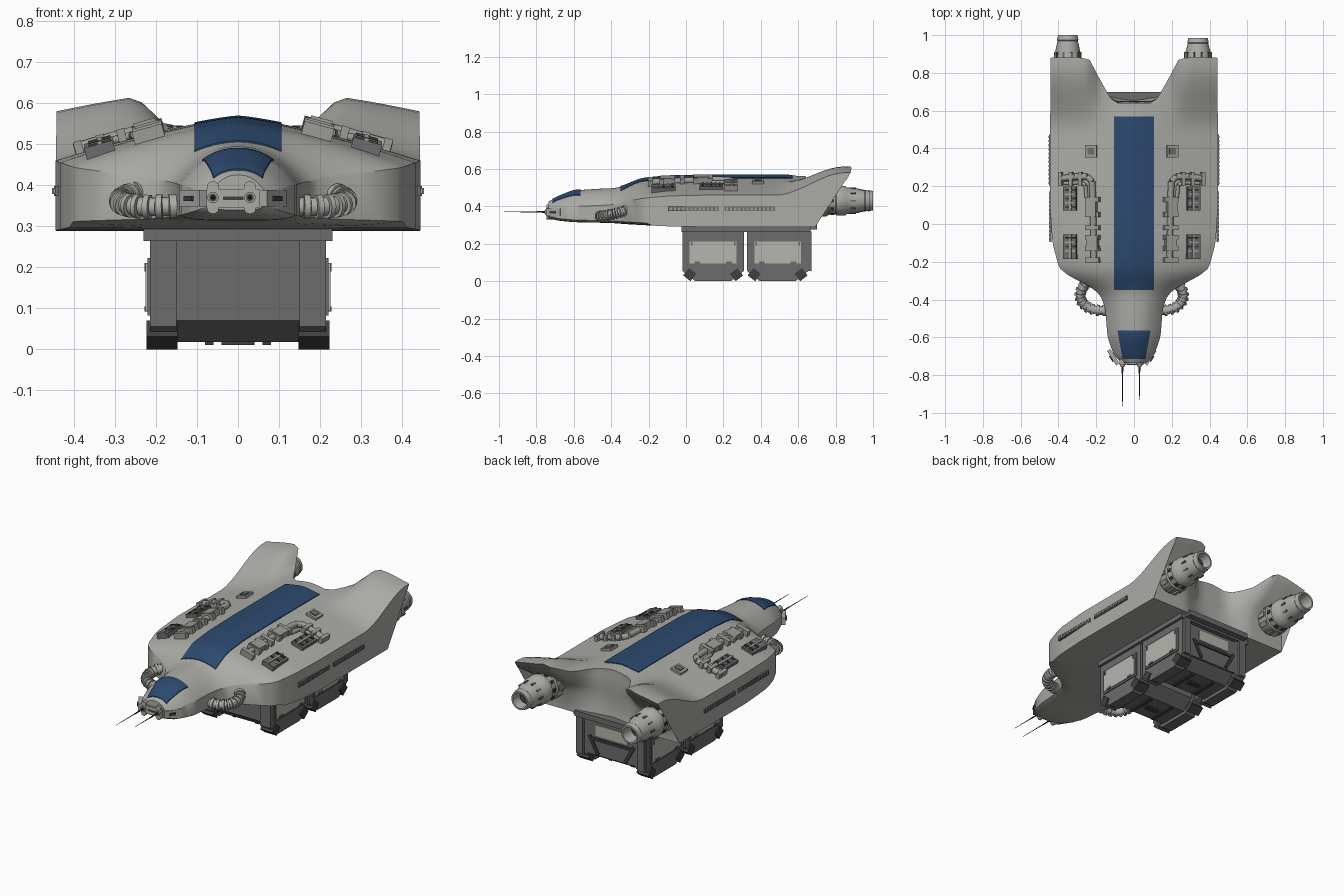
import bpy, bmesh, math
from mathutils import Vector, Matrix

if "Cube" in bpy.data.objects:
    bpy.data.objects.remove(bpy.data.objects["Cube"])


def mat(name, r, g, b):
    m = bpy.data.materials.new(name)
    m.diffuse_color = (r, g, b, 1)
    m.use_nodes = True
    m.node_tree.nodes["Principled BSDF"].inputs["Base Color"].default_value = m.diffuse_color
    return m


HULL = mat("hull_grey", .41, .41, .39)
BLUE = mat("stripe_blue", .025, .068, .16)
POD = mat("pod_grey", .15, .15, .15)
PANEL = mat("panel_light", .47, .47, .43)
DARK = mat("dark_metal", .05, .05, .05)
PIPE = mat("pipe_grey", .33, .33, .31)
CX = -.012          # fittings sit slightly left of centre


def make(name, verts, faces, m, smooth=None):
    me = bpy.data.meshes.new(name)
    me.from_pydata([tuple(v) for v in verts], [], faces)
    bm = bmesh.new()
    bm.from_mesh(me)
    bmesh.ops.recalc_face_normals(bm, faces=bm.faces)
    bm.to_mesh(me)
    bm.free()
    ob = bpy.data.objects.new(name, me)
    bpy.context.collection.objects.link(ob)
    me.materials.append(m)
    if smooth:
        bpy.ops.object.select_all(action='DESELECT')
        ob.select_set(True)
        bpy.context.view_layer.objects.active = ob
        bpy.ops.object.shade_smooth_by_angle(angle=math.radians(smooth))
    return ob


def box(name, loc, size, m, rot=None):
    R = rot or Matrix.Identity(3)
    vs = [Vector(loc) + R @ Vector((a * size[0] / 2, b * size[1] / 2, c * size[2] / 2))
          for a in (-1, 1) for b in (-1, 1) for c in (-1, 1)]
    return make(name, vs, [(0, 1, 3, 2), (4, 6, 7, 5), (0, 4, 5, 1), (2, 3, 7, 6), (0, 2, 6, 4), (1, 5, 7, 3)], m)


def prism(name, prof, x0, x1, m):
    n = len(prof)
    vs = [(x, y, z) for x in (x0, x1) for y, z in prof]
    fs = [(i, (i + 1) % n, n + (i + 1) % n, n + i) for i in range(n)]
    return make(name, vs, fs + [tuple(range(n)), tuple(range(n, 2 * n))], m)


def lathe(name, origin, axis, prof, m, n=20):
    """Revolve (distance, radius) pairs about an axis."""
    q = Vector((0, 0, 1)).rotation_difference(Vector(axis))
    vs = [Vector(origin) + q @ Vector((r * math.cos(k * math.tau / n), r * math.sin(k * math.tau / n), d))
          for d, r in prof for k in range(n)]
    fs = [(i * n + k, i * n + (k + 1) % n, (i + 1) * n + (k + 1) % n, (i + 1) * n + k)
          for i in range(len(prof) - 1) for k in range(n)]
    fs += [tuple(range(n)), tuple(range(len(vs) - n, len(vs)))]
    return make(name, vs, fs, m, 40)


def rod(name, p, q, r, m, r2=None, n=12):
    d = Vector(q) - Vector(p)
    return lathe(name, p, d, [(0, r), (d.length, r if r2 is None else r2)], m, n)


def lerp(tab, x, c=1):
    if x <= tab[0][0]:
        return tab[0][c]
    for a, b in zip(tab, tab[1:]):
        if x <= b[0]:
            return a[c] + (b[c] - a[c]) * (x - a[0]) / (b[0] - a[0])
    return tab[-1][c]


# hull stations: y, half width, top z, shoulder z, bottom z, roundness
ST = [(-.735, .065, .425, .385, .34, 2.4), (-.70, .105, .445, .39, .325, 2.4), (-.6, .14, .485, .40, .315, 2.3),
      (-.45, .152, .495, .405, .312, 2.2), (-.38, .175, .497, .41, .31, 2), (-.33, .23, .51, .42, .305, 1.9),
      (-.29, .32, .528, .432, .303, 1.7), (-.24, .395, .548, .442, .3, 1.5), (-.1, .432, .562, .455, .293, 1.35),
      (.1, .445, .566, .46, .29, 1.3), (1, .442, .566, .46, .288, 1.3)]
FIN = [(0, -.012), (.1, -.012), (.18, .02), (.25, .10), (.36, .112), (.44, .12)]
TAIL = [(0, .64), (.09, .642), (.12, .66), (.18, .765), (.235, .87), (.3, .885), (.44, .88)]


def station(y, c):
    h = min(.02, max(0, y + .735))
    return sum(lerp(ST, y + k * h, c) for k in (-1, -.5, 0, .5, 1)) / 5


def top_z(x, y):
    w, t, s, p = (station(y, c) for c in (1, 2, 3, 5))
    k = min(1, max(0, (y - .48) / .37))
    return s + (t - s) * (1 - min(1, abs(x) / w) ** p) + lerp(FIN, abs(x)) * k * k * (3 - 2 * k)


# ---- hull: one closed (y, z) loop per column, columns spread across the width
half = [0, .1, .2, .28, .35, .41, .47, .53, .6, .7, .8, .9, .97, 1]
us = [-u for u in half[:0:-1]] + half
ys = [-.735, -.725, -.71] + [-.69 + i * .03 for i in range(39)]     # up to y = .45
verts, NB = [], len(ys) + 12
for u in us:
    xe = abs(u) * .442
    yt, yb = lerp(TAIL, xe), .655 + .035 * min(1, xe / .2)
    upper = [(y, None) for y in ys] + [(.45 + (yt - .45) * k / 12, None) for k in range(1, 13)]
    lower = ys + [.45 + (yb - .45) * k / 12 for k in range(1, 13)]
    for y, _ in upper:
        verts.append((u * station(y, 1), y, top_z(u * station(y, 1), y)))
    zt = verts[-1][2]
    f = max(0, min(1, (xe - .1) / .12))
    x = u * .442
    verts += [(x, yt - .02 * f, zt - .035), (x, .65 + .08 * f, .46 - .02 * (1 - f)), (x, .64 + .05 * f, .40)]
    for y in reversed(lower):
        verts.append((u * station(y, 1), y, station(y, 4) + .012 * abs(u) ** 6 * (y < -.2)))
L = 2 * NB + 3
faces = [(c * L + i, c * L + (i + 1) % L, (c + 1) * L + (i + 1) % L, (c + 1) * L + i)
         for c in range(len(us) - 1) for i in range(L)]
for c in (0, len(us) - 1):
    faces += [(c * L + i, c * L + i + 1, c * L + L - 2 - i, c * L + L - 1 - i) for i in range(NB - 1)]
    faces.append(tuple(c * L + NB - 1 + k for k in range(5)))
make("hull", verts, faces, HULL, 35)


# ---- painted stripes: thin plates that follow the hull top
def stripe(name, y0, y1, w0, w1, rows):
    cols, vs = 10, []
    for i in range(rows + 1):
        y, w = y0 + (y1 - y0) * i / rows, w0 + (w1 - w0) * i / rows
        vs += [((2 * j / cols - 1) * w, y, top_z((2 * j / cols - 1) * w, y) + .004) for j in range(cols + 1)]
    n, C = len(vs), cols + 1
    vs += [(x, y, z - .008) for x, y, z in vs]
    fs = [(o + i * C + j, o + i * C + j + 1, o + i * C + C + j + 1, o + i * C + C + j)
          for o in (0, n) for i in range(rows) for j in range(cols)]
    rim = [(i * C, i * C + C) for i in range(rows)] + [(i * C + cols, i * C + C + cols) for i in range(rows)]
    rim += [(j, j + 1) for j in range(cols)] + [(rows * C + j, rows * C + j + 1) for j in range(cols)]
    make(name, vs, fs + [(a, b, n + b, n + a) for a, b in rim], BLUE, 35)


stripe("back_stripe", -.35, .57, .106, .106, 40)
stripe("nose_stripe", -.715, -.565, .06, .088, 10)

# ---- nose fittings: bumper plates, bolts and two long antennas
box("nose_plate", (CX, -.735, .368), (.13, .02, .045), HULL)
for s in (-1, 1):
    R = Matrix.Rotation(s * 1.0, 3, 'Z')
    box("nose_side_plate", (CX + s * .098, -.705, .368), (.09, .02, .04), HULL, R)
    box("nose_slot", (CX + s * .106, -.712, .368), (.035, .012, .012), DARK, R)
    x = CX - .004 + s * .045
    rod("gun_port", (x, -.70, .37), (x, -.755, .37), .014, PIPE)
    rod("gun_bore", (x, -.75, .37), (x, -.757, .37), .009, DARK)
    for z in (.345, .395):
        rod("nose_bolt", (x, -.70, z), (x, -.747, z), .015, HULL)
    rod("antenna_base", (x, -.74, .37), (x, -.83, .37), .005, DARK, .003, 8)
    rod("antenna", (x, -.82, .37), (x, -.99 if s < 0 else -.95, .37), .0025, DARK, .001, 6)
box("nose_slot", (CX, -.744, .368), (.05, .006, .008), DARK)

for s in (-1, 1):
    # ribbed hoses from the neck to the shoulders
    P = [Vector((CX + s * a, b, c)) for a, b, c in
         ((.12, -.455, .35), (.27, -.48, .34), (.335, -.36, .36), (.20, -.285, .39))]
    path = [P[0] * (1 - t) ** 3 + P[1] * 3 * t * (1 - t) ** 2 + P[2] * 3 * t * t * (1 - t) + P[3] * t ** 3
            for t in [i / 24 for i in range(25)]]
    for i in range(24):
        rod("hose_rib" if i % 2 else "hose_core", path[i], path[i + 1], .03 if i % 2 else .023, HULL)

    # deck pipes, clamps, vents and hatch, tilted with the deck
    tilt = Matrix.Rotation(s * .27, 3, 'Y')

    def on_deck(a, y, h):
        return Vector((CX + s * a, y, top_z(CX + s * a, y) + h))

    def deck_box(name, a, y, size, m, h=0):
        return box(name, on_deck(a, y, h), size, m, tilt)

    run = [(.385, .24), (.30, .25), (.235, .25), (.21, .225), (.205, .12), (.20, -.2)]
    for (a, y), (b, z) in zip(run, run[1:]):
        rod("deck_pipe", on_deck(a, y, .012), on_deck(b, z, .012), .017, PIPE)
    run = [(.36, .215), (.27, .22), (.245, .205), (.24, .14)]
    for (a, y), (b, z) in zip(run, run[1:]):
        rod("thin_deck_pipe", on_deck(a, y, .008), on_deck(b, z, .008), .01, PIPE)
    for y in (.13, .05, -.02, -.07, -.13, -.19):
        deck_box("pipe_clamp", .205, y, (.075, .025, .045), PIPE, .008)
    for a in (.27, .32, .375):
        deck_box("pipe_clamp", a, .24, (.02, .07, .045), PIPE, .008)
    deck_box("pipe_housing", .21, .08, (.055, .08, .055), PIPE, .008)
    deck_box("pipe_housing", .205, -.10, (.06, .07, .05), PIPE, .008)
    for y, l in ((.135, .125), (-.12, .13)):
        deck_box("vent_frame", .325, y, (.072, l, .03), POD, .003)
        for k in range(5):
            deck_box("vent_slat", .325, y + (k - 2) * l / 5.5, (.056, .01, .012), PIPE if k % 2 else DARK, .017)
        deck_box("vent_bar", .325, y, (.012, l, .012), PIPE, .019)
    deck_box("deck_hatch", .215, .385, (.062, .065, .02), PIPE, .003)
    deck_box("deck_hatch_core", .215, .385, (.035, .035, .012), POD, .012)

    # side grilles
    for y in (.04, .34):
        w = station(y, 1)
        box("side_grille", (s * w, y, .386), (.01, .27, .024), POD)
        for k in range(12):
            box("grille_fin", (s * (w + .004), y - .121 + k * .022, .386), (.01, .012, .014), PIPE)

    # engines under the tail fins
    x, end = s * .345 + CX / 2, 1.0 if s < 0 else .985
    lathe("engine", (x, 0, .43), (0, 1, 0), [(.6, .05), (.68, .066), (.70, .077), (.76, .08), (.765, .073),
          (.80, .073), (.805, .08), (.85, .079), (.86, .071), (.90, .069), (end - .03, .054), (end - .025, .057),
          (end, .051), (end, .042), (.93, .034)], HULL, 24)
    rod("engine_bore", (x, .92, .43), (x, .935, .43), .034, DARK)
    for k in range(10):
        t = k * math.tau / 10
        R = Matrix.Rotation(-t, 3, 'Y')
        out = R @ Vector((1, 0, 0))
        box("engine_plate", Vector((x, .73, .43)) + out * .078, (.014, .045, .025), PIPE, R)
        box("engine_slot", Vector((x, .782, .43)) + out * .073, (.008, .02, .018), DARK, R)
        box("engine_rivet", Vector((x, .895, .43)) + out * .068, (.01, .03, .01), POD, R)

# ---- cargo pods under the hull
box("pod_flange", (0, .32, .282), (.46, .69, .036), POD)
box("pod_mount", (0, .35, .29), (.40, .70, .03), POD)
for y0 in (-.02, .325):
    c = y0 + .165
    prof = [(-.165, .27), (-.165, .055), (-.095, 0), (.095, 0), (.165, .055), (.165, .27)]
    prism("pod_core", [(c + y * .92, .018 + z * .95) for y, z in prof], -.165, .165, POD)
    for s in (-1, 1):
        prism("pod_side", [(c + y, z) for y, z in prof], s * .15, s * .215, POD)
        box("pod_window_frame", (s * .217, c, .152), (.008, .27, .14), POD)
        box("pod_window", (s * .22, c, .152), (.01, .25, .118), PANEL)
        for k in (-1, 1):
            box("window_latch", (s * .222, c + k * .085, .098), (.012, .03, .012), POD)
            box("window_latch", (s * .222, c + k * .115, .2), (.012, .008, .02), POD)
            box("pod_foot", (s * .185, c + k * .125, .035), (.075, .05, .05), DARK,
                Matrix.Rotation(k * .666, 3, 'X'))
        box("pod_skid", (s * .07, c, .016), (.02, .16, .012), DARK)
    box("pod_belly_bar", (0, c, .016), (.08, .03, .012), DARK)

# ---- rear door of the last pod
box("rear_frame", (0, .648, .16), (.30, .012, .19), POD)
box("rear_window", (0, .654, .205), (.20, .008, .06), PANEL)
for s in (-1, 1):
    box("rear_brace", (s * .11, .655, .12), (.018, .014, .11), DARK, Matrix.Rotation(s * .5, 3, 'Y'))
    box("rear_post", (s * .19, .66, .16), (.04, .02, .21), POD)
box("rear_sill", (0, .655, .155), (.24, .014, .015), DARK)
